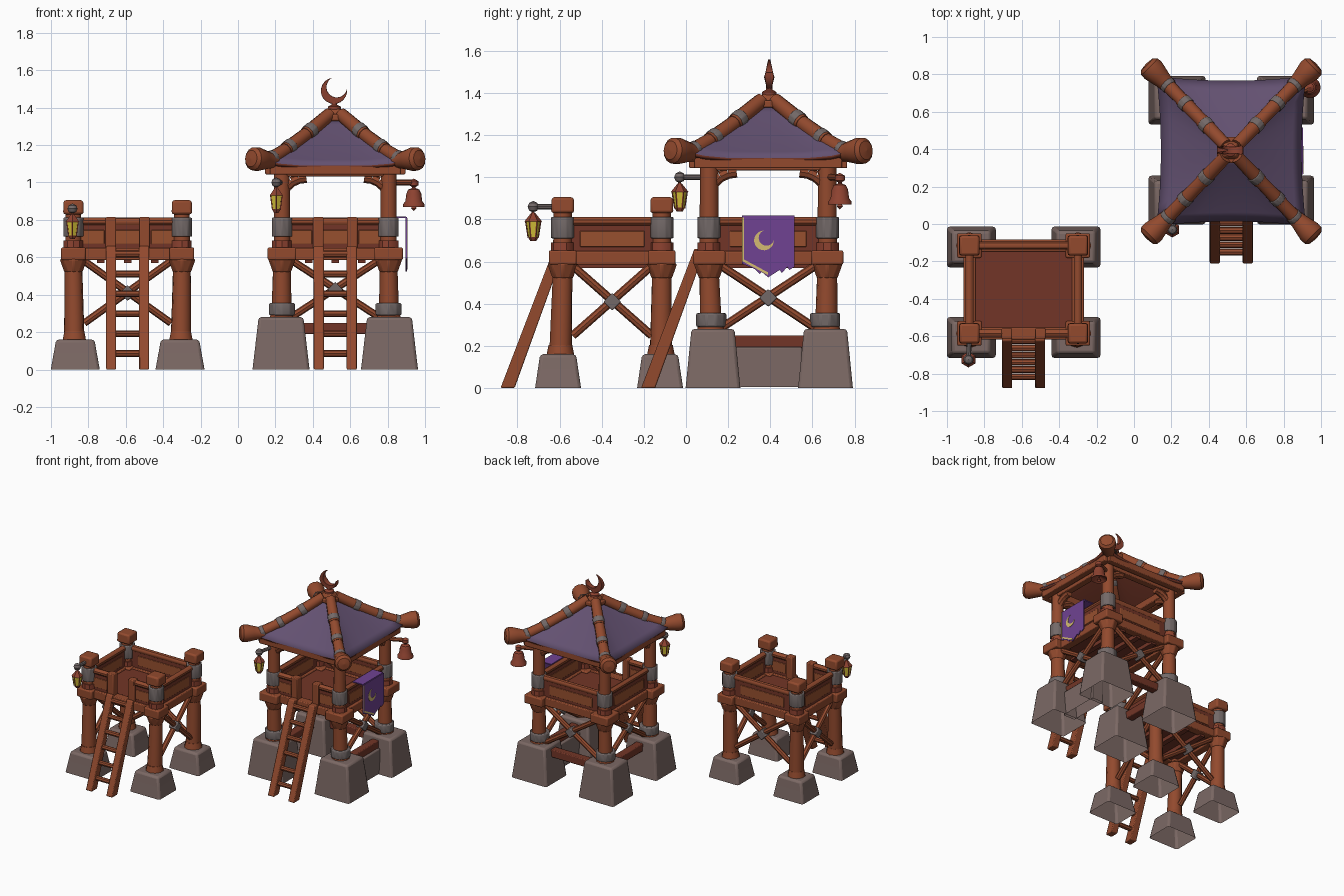
import bpy, bmesh
from math import pi, sin, cos, atan2, hypot
from mathutils import Vector, Matrix

cube = bpy.data.objects.get("Cube")
if cube:
    bpy.data.objects.remove(cube)


def material(name, r, g, b):
    m = bpy.data.materials.new(name)
    m.use_nodes = True
    m.diffuse_color = (r, g, b, 1)
    m.node_tree.nodes["Principled BSDF"].inputs["Base Color"].default_value = (r, g, b, 1)
    return m


wood = material("red wood", .29, .068, .027)
dark = material("dark wood", .17, .036, .02)
light = material("light wood", .31, .08, .028)
stone = material("stone", .2, .14, .128)
iron = material("grey band", .17, .14, .137)
cloth = material("roof purple", .125, .082, .165)
flag = material("banner purple", .16, .055, .29)
gold = material("pale gold", .66, .5, .17)
glow = material("lantern yellow", .68, .54, .04)
copper = material("copper", .27, .055, .03)
made = []


def finish(name, bm, mat, bevel=0):
    bmesh.ops.recalc_face_normals(bm, faces=bm.faces[:])
    mesh = bpy.data.meshes.new(name)
    bm.to_mesh(mesh)
    bm.free()
    mesh.materials.append(mat)
    ob = bpy.data.objects.new(name, mesh)
    bpy.context.collection.objects.link(ob)
    if bevel:
        mod = ob.modifiers.new("bevel", "BEVEL")
        mod.width, mod.segments = bevel, 2
    made.append(ob)
    return ob


def beam(name, a, b, r, mat, r2=None, n=10, spin=0, bevel=0):
    """Round or square bar from a to b, optionally tapered."""
    a, b = Vector(a), Vector(b)
    d = b - a
    rot = d.to_track_quat('Z', 'Y').to_matrix().to_4x4()
    bm = bmesh.new()
    bmesh.ops.create_cone(bm, cap_ends=True, segments=n, radius1=r,
                          radius2=r if r2 is None else r2, depth=d.length,
                          matrix=Matrix.Translation((a + b) / 2) @ rot @ Matrix.Rotation(spin, 4, 'Z'))
    return finish(name, bm, mat, bevel)


def square(name, a, b, half, mat, bevel=.006):
    return beam(name, a, b, half * 1.414, mat, n=4, spin=pi / 4, bevel=bevel)


def box(name, x, y, z, sx, sy, sz, mat, taper=1, bevel=.008, drop=()):
    """Box standing on z, its top scaled by taper; drop lists open ends (-1 bottom, 1 top)."""
    bm = bmesh.new()
    bmesh.ops.create_cube(bm, size=1)
    ends = [f for f in bm.faces if round(f.normal.z) in drop and abs(f.normal.z) > .5]
    bmesh.ops.delete(bm, geom=ends, context='FACES_ONLY')
    for v in bm.verts:
        k = taper if v.co.z > 0 else 1
        v.co = (x + v.co.x * sx * k, y + v.co.y * sy * k, z + (v.co.z + .5) * sz)
    return finish(name, bm, mat, bevel)


def lathe(name, pos, profile, mat, axis=(0, 0, 1), n=14):
    """Spin (radius, height) points round an axis."""
    bm = bmesh.new()
    vs = [bm.verts.new((max(r, .0005), 0, h)) for r, h in profile]
    es = [bm.edges.new(p) for p in zip(vs, vs[1:])]
    bmesh.ops.spin(bm, geom=vs + es, cent=(0, 0, 0), axis=(0, 0, 1), angle=2 * pi,
                   steps=n, use_merge=True)
    rot = Vector(axis).to_track_quat('Z', 'Y').to_matrix().to_4x4()
    bm.transform(Matrix.Translation(pos) @ rot)
    return finish(name, bm, mat)


def plate(name, pts, offset, mat, bevel=0):
    """Flat outline extruded along offset."""
    bm = bmesh.new()
    f = bm.faces.new([bm.verts.new(p) for p in pts])
    out = bmesh.ops.extrude_face_region(bm, geom=[f])
    bmesh.ops.translate(bm, vec=offset, verts=[v for v in out["geom"] if isinstance(v, bmesh.types.BMVert)])
    return finish(name, bm, mat, bevel)


def crescent(R, tilt, n=16):
    """Outline of a moon whose opening points along tilt."""
    a, d = pi / 4, R * .36
    hx, hy = R * cos(a), R * sin(a)
    r, b = hypot(hx - d, hy), atan2(hy, hx - d)
    outer = [(R * cos(t), R * sin(t)) for t in (a + (2 * pi - 2 * a) * i / n for i in range(n + 1))]
    inner = [(d + r * cos(t), r * sin(t)) for t in (2 * pi - b - (2 * pi - 2 * b) * i / n for i in range(1, n))]
    return [(x * cos(tilt) - y * sin(tilt), x * sin(tilt) + y * cos(tilt)) for x, y in outer + inner]


CORNERS = [(-1, -1), (1, -1), (1, 1), (-1, 1)]


def rail(name, p, q):
    beam(name + "_rail", (*p, .79), (*q, .79), .022, wood)
    (x, y), (u, v) = p, q
    along_x = abs(u - x) > abs(v - y)
    length = abs(u - x) + abs(v - y)
    size = (length, .025) if along_x else (.025, length)
    patch = (length * .65, .032) if along_x else (.032, length * .65)
    mid = ((x + u) / 2, (y + v) / 2)
    box(name + "_panel", *mid, .64, *size, .14, dark, bevel=0)
    box(name + "_panel_patch", *mid, .67, *patch, .075, light, bevel=.003)


def tower(name, cx, cy, hx, hy, foot, footing, stone_h, top, foot_dy, reach):
    posts = [(cx + sx * hx, cy + sy * hy) for sx, sy in CORNERS]
    feet = [(cx + sx * foot[0], cy + foot_dy + sy * foot[1]) for sx, sy in CORNERS]
    # hollow stone footings, posts and corner fittings
    for (x, y), (fx, fy) in zip(posts, feet):
        low = stone_h * .55
        w, d = footing
        box(name + "_footing_lower", fx, fy, 0, w, d, low, stone, .88, .015, (-1, 1))
        box(name + "_footing_upper", fx, fy, low - .01, w * .89, d * .89, stone_h - low + .01, stone, .88, .015, (-1,))
        bx, by = x * .5 + fx * .5, y * .5 + fy * .5
        beam(name + "_leg", (bx, by, stone_h - .02), (x, y, .56), .055, wood, .047)
        beam(name + "_leg_base", (bx, by, stone_h - .01), (bx, by, stone_h + .045), .067, wood, .056)
        beam(name + "_post", (x, y, .55), (x, y, top), .047, wood, .043)
        beam(name + "_bracket", (x, y, .52), (x, y, .59), .05, wood, .075, n=8, bevel=.008)
        box(name + "_corner_block", x, y, .585, w * .5, w * .5, .068, wood)
        beam(name + "_lower_band", (x, y, .65), (x, y, .69), .055, copper)
        beam(name + "_post_band", (x, y, .71), (x, y, .812), .057, iron, bevel=.006)
    # deck
    box(name + "_deck", cx, cy, .6, 2 * hx, 2 * hy, .04, dark, bevel=0)
    for k in (-.5, 0, .5):
        box(name + "_joist", cx + k * hx, cy, .57, .04, 2 * hy, .035, dark, bevel=0)
    for i in range(4):
        p, q = Vector(posts[i]), Vector(posts[(i + 1) % 4])
        square(name + "_deck_beam", (*p, .617), (*q, .617), .032, wood)
        if i == 0:
            continue
        # closed sides: panel rail and crossed braces
        rail(name + "_side", p, q)
        a, b = p.lerp(q, .1), p.lerp(q, .9)
        beam(name + "_brace", (*a, stone_h * .3 + .2), (*b, .58), .02, wood, n=8)
        beam(name + "_brace", (*b, stone_h * .3 + .2), (*a, .58), .02, wood, n=8)
        m = Vector((*p.lerp(q, .5), stone_h * .15 + .385))
        out = Vector((q.y - p.y, p.x - q.x, 0)).normalized() * .03
        beam(name + "_brace_plate", m - out, m + out, .042, iron, n=4, bevel=.005)
    # open front with gate posts and ladder
    fy = cy - hy
    ly = fy - reach
    side = [(-.295, 0), (-.228, 0), (.01, .66), (-.042, .66)]
    for s in (-1, 1):
        gx = cx + s * .09
        rail(name + "_front", (cx + s * hx, fy), (gx, fy))
        square(name + "_gate_post", (gx, fy, .6), (gx, fy, .815), .028, wood)
        plate(name + "_ladder_rail", [(cx + s * .088 - .027, ly + y, z) for y, z in side], (.054, 0, 0), wood, .006)
    for i in range(6):
        t = (i + .8) / 6.2
        y, z = ly - .262 + .238 * t, .66 * t
        beam(name + "_rung", (cx - .085, y, z), (cx + .085, y, z), .018, wood, n=8)
    return posts


def lantern(x, y, z, start):
    beam("lantern_arm", start, (x, y, z), .013, iron, n=8)
    lathe("lantern_knob", (x, y, z), [(0, -.027), (.02, -.018), (.027, 0), (.02, .018), (0, .027)], iron)
    beam("lantern_hook", (x, y, z - .04), (x, y, z), .007, copper, n=6)
    beam("lantern_cap", (x, y, z - .07), (x, y, z - .03), .042, copper, .01, n=6)
    beam("lantern_glass", (x, y, z - .145), (x, y, z - .068), .023, glow, .035, n=6)
    beam("lantern_base", (x, y, z - .163), (x, y, z - .143), .014, copper, .026, n=6)
    for k in range(6):
        c, s = sin(k * pi / 3), cos(k * pi / 3)
        beam("lantern_frame", (x + .023 * c, y + .023 * s, z - .147), (x + .035 * c, y + .035 * s, z - .068), .004, copper, n=4)


# low tower
low_posts = tower("low_tower", -.59, -.35, .29, .235, (.28, .242), (.262, .218), .16, .84, -.015, 0)
for x, y in low_posts:
    box("post_cap", x, y, .83, .11, .11, .075, wood, .95, .012)
lantern(-.885, -.725, .86, (-.88, -.6, .86))

# tall tower
CX, CY = .52, .39
tall_posts = tower("tall_tower", CX, CY, .285, .28, (.29, .267), (.305, .26), .28, 1.12, .005, .028)
for x, y in tall_posts:
    ix, iy = (1 if x < CX else -1), (1 if y < CY else -1)
    beam("leg_ring", (x, y + iy * .01, .29), (x, y + iy * .01, .355), .073, iron, bevel=.008)
    # curved knee braces under the eaves
    arc = [(.13 * (1 - cos(t)), .91 + .115 * sin(t)) for t in (pi / 2 * k / 5 for k in range(6))]
    for (d, z), (e, w) in zip(arc, arc[1:]):
        beam("knee_brace", (x + ix * d, y, z), (x + ix * e, y, w), .027, wood, n=8)
        beam("knee_brace", (x, y + iy * d, z), (x, y + iy * e, w), .027, wood, n=8)
for i in range(4):
    (ax, ay), (bx, by) = CORNERS[i], CORNERS[(i + 1) % 4]
    for off, z, r in ((.285, 1.06, .027), (.35, 1.068, .025)):
        square("eave_beam", (CX + ax * off, CY + ay * off, z), (CX + bx * off, CY + by * off, z), r, wood)
    if i:
        square("sill_beam", (CX + ax * .28, CY + ay * .27, .22), (CX + bx * .28, CY + by * .27, .22), .03, dark)
box("footing_wall", CX + .28, CY, .005, .1, .32, .19, stone, drop=(-1,))

# sagging cloth roof with wooden underside
bm = bmesh.new()
rings, per = 7, 8
grid = []
for j in range(rings + 1):
    t = .05 + .95 * j / rings
    ring = []
    for (ax, ay), (bx, by) in zip(CORNERS, CORNERS[1:] + CORNERS[:1]):
        for k in range(per):
            s = k / per
            w = 2 * s - 1
            x, y = ax + (bx - ax) * s, ay + (by - ay) * s
            pull = .06 * t * (1 - w * w)
            x, y = x - (ax + bx) / 2 * pull, y - (ay + by) / 2 * pull
            z = 1.37 - .34 * t + .06 * t * t + .035 * t * w ** 4
            ring.append(bm.verts.new((CX + x * .4 * t, CY + y * .4 * t, z)))
    grid.append(ring)
for a, b in zip(grid, grid[1:]):
    for k in range(len(a)):
        m = (k + 1) % len(a)
        bm.faces.new((a[k], b[k], b[m], a[m]))
roof = finish("roof", bm, cloth)
if roof.data.polygons[0].normal.z < 0:
    roof.data.flip_normals()
roof.data.materials.append(dark)
sol = roof.modifiers.new("thickness", "SOLIDIFY")
sol.thickness, sol.offset = .02, -1
sol.material_offset = sol.material_offset_rim = 1

# hip ridges with bands and upturned horn ends
for sx, sy in CORNERS:
    path = [Vector((CX + sx * d, CY + sy * d * 1.04, z)) for d, z in ((.03, 1.365), (.15, 1.262), (.26, 1.178), (.35, 1.122))]
    for a, b in zip(path, path[1:]):
        beam("hip_ridge", a, b + (b - a) * .04, .036, wood, .04)
        beam("ridge_band", a.lerp(b, .75), a.lerp(b, .97), .043, iron, bevel=.005)
    lathe("ridge_horn", path[-1] + Vector((0, 0, -.004)),
          [(0, -.03), (.042, -.03), (.045, .01), (.054, .05), (.064, .095), (.062, .125), (.045, .142), (0, .148)],
          wood, (sx, sy, .1))

# finial with a leaf-thin moon
box("finial_block", CX - .005, CY + .005, 1.33, .14, .14, .035, wood)
box("finial_step", CX - .005, CY + .005, 1.36, .1, .1, .035, wood, .6)
lathe("finial_stem", (CX - .005, CY + .005, 1.39), [(0, 0), (.035, 0), (.035, .015), (.015, .025), (.015, .05), (0, .05)], copper)
moon = plate("finial_moon", [(.513 + u, CY - .018, 1.49 + v) for u, v in crescent(.07, pi / 3.4)], (0, .046, 0), copper, .004)
for v in moon.data.vertices:
    v.co.y = CY + .005 + (v.co.y - CY - .005) * (1 - .75 * min(1, abs(v.co.z - 1.475) / .08))

# hanging lantern and bell
lantern(.205, -.03, 1.0, (.235, .11, 1.0))
beam("bell_arm", (.805, .67, 1.0), (.94, .73, 1.0), .016, wood, n=8)
lathe("bell_knob", (.94, .73, .995), [(0, -.025), (.024, -.01), (.024, .012), (0, .026)], copper)
lathe("bell", (.94, .73, .87), [(0, .03), (.04, .01), (.058, 0), (.057, .014), (.045, .03), (.04, .07), (.03, .092), (.01, .1), (.01, .12)], copper)
lathe("bell_clapper", (.94, .73, .862), [(0, -.015), (.015, 0), (.006, .015), (0, .04)], copper)

# banner with ragged hem, moon and edge trim
BX = .895
hem = [(.515, .575), (.49, .56), (.48, .575), (.455, .545), (.445, .56), (.39, .525), (.36, .55), (.35, .54), (.325, .565), (.265, .59)]
plate("banner", [(BX, y, z) for y, z in [(.265, .815), (.515, .815)] + hem], (.008, 0, 0), flag)
box("banner_fold", BX - .042, .39, .811, .09, .25, .008, flag, bevel=0)
plate("banner_moon", [(BX + .008, .37 + u, .7 + v) for u, v in crescent(.047, pi / 4)], (.003, 0, 0), gold)
box("banner_trim", BX + .008, .271, .6, .005, .009, .21, gold, bevel=0)
plate("banner_hem_trim", [(BX + .007, y, z) for y, z in [(.27, .6), (.39, .535), (.39, .548), (.27, .613)]], (.003, 0, 0), gold)

# smooth shading with sharp edges kept
bpy.ops.object.select_all(action='DESELECT')
for ob in made:
    ob.select_set(True)
bpy.context.view_layer.objects.active = made[0]
bpy.ops.object.shade_smooth_by_angle(angle=pi / 5)
